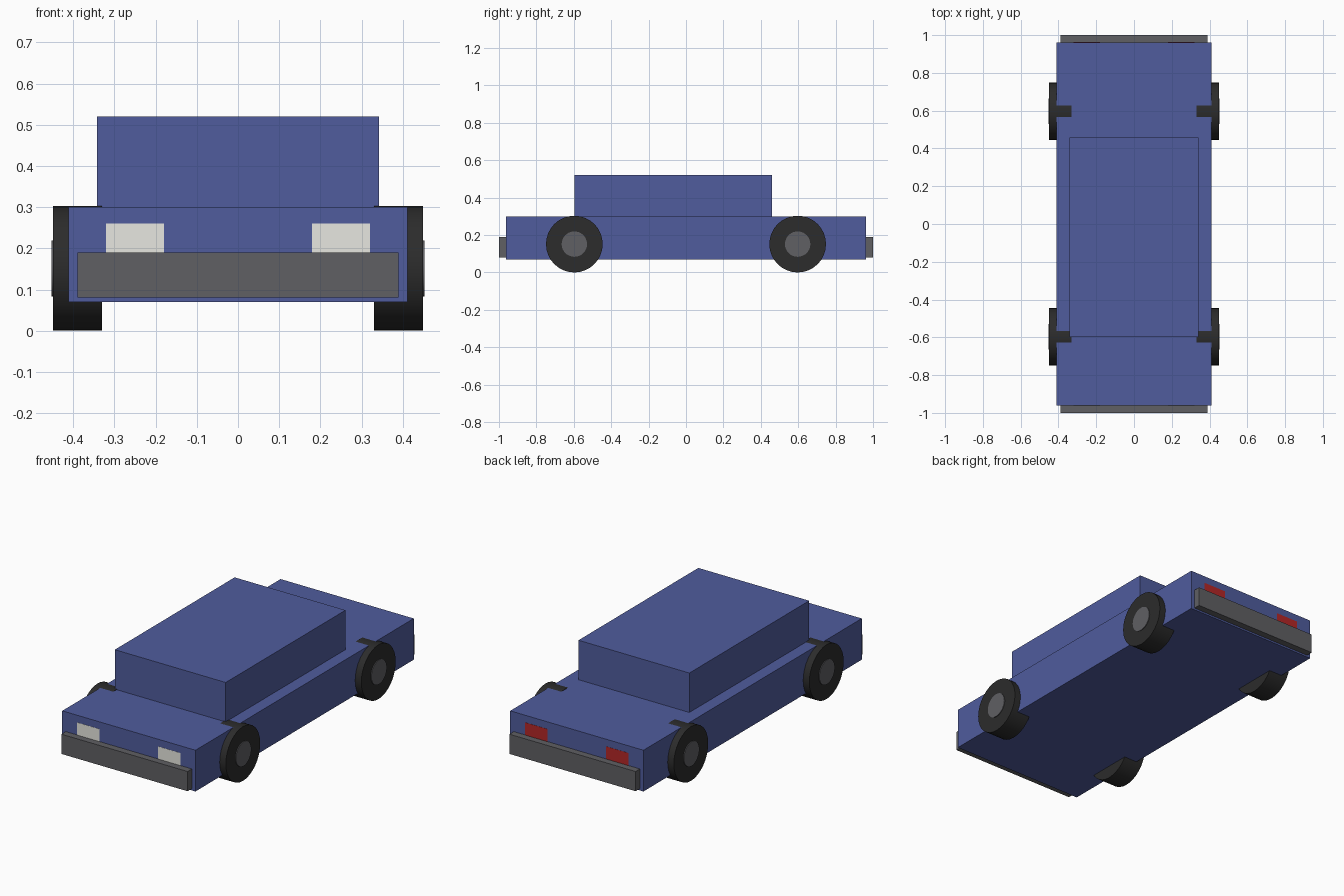
import bpy, math

if "Cube" in bpy.data.objects:
    bpy.data.objects.remove(bpy.data.objects["Cube"])


def material(name, rgb):
    m = bpy.data.materials.new(name)
    m.diffuse_color = (*rgb, 1)
    m.use_nodes = True
    m.node_tree.nodes["Principled BSDF"].inputs["Base Color"].default_value = m.diffuse_color
    return m


BLUE = material("body_blue", (0.08, 0.107, 0.34))
RUBBER = material("rubber_black", (0.025, 0.025, 0.025))
METAL = material("dark_metal", (0.115, 0.115, 0.125))
WHITE = material("lamp_white", (0.8, 0.8, 0.75))
RED = material("lamp_red", (0.45, 0.02, 0.02))


def box(name, x, y, z, mat):
    """Box from (min, max) pairs on each axis."""
    loc = [(a + b) / 2 for a, b in (x, y, z)]
    bpy.ops.mesh.primitive_cube_add(size=1, location=loc)
    o = bpy.context.object
    o.name = name
    o.scale = [abs(b - a) for a, b in (x, y, z)]
    bpy.ops.object.transform_apply(location=False, rotation=False, scale=True)
    o.data.materials.append(mat)


def disc(name, x, y, z, radius, mat):
    """Cylinder along the x axis between two x values."""
    bpy.ops.mesh.primitive_cylinder_add(
        vertices=32, radius=radius, depth=abs(x[1] - x[0]),
        location=((x[0] + x[1]) / 2, y, z), rotation=(0, math.pi / 2, 0))
    o = bpy.context.object
    o.name = name
    o.data.materials.append(mat)
    bpy.ops.object.shade_smooth_by_angle(angle=math.radians(30))


# Lower body and cabin
box("body", (-0.411, 0.411), (-0.962, 0.962), (0.07, 0.30), BLUE)
box("cabin", (-0.342, 0.342), (-0.597, 0.459), (0.30, 0.52), BLUE)

for end, s, lamp in (("front", -1, WHITE), ("rear", 1, RED)):
    # Bumper
    box(end + "_bumper", (-0.389, 0.389), (s * 0.962, s * 1.0), (0.08, 0.19), METAL)
    for side, k in (("left", -1), ("right", 1)):
        tag = f"{end}_{side}"
        # Lamp set almost flush with the body
        box(tag + "_lamp", (k * 0.18, k * 0.32), (s * 0.94, s * 0.963), (0.18, 0.26), lamp)
        # Wheel and hub
        disc(tag + "_wheel", (k * 0.33, k * 0.449), s * 0.597, 0.1515, 0.1515, RUBBER)
        disc(tag + "_hub", (k * 0.40, k * 0.453), s * 0.597, 0.1515, 0.068, METAL)
